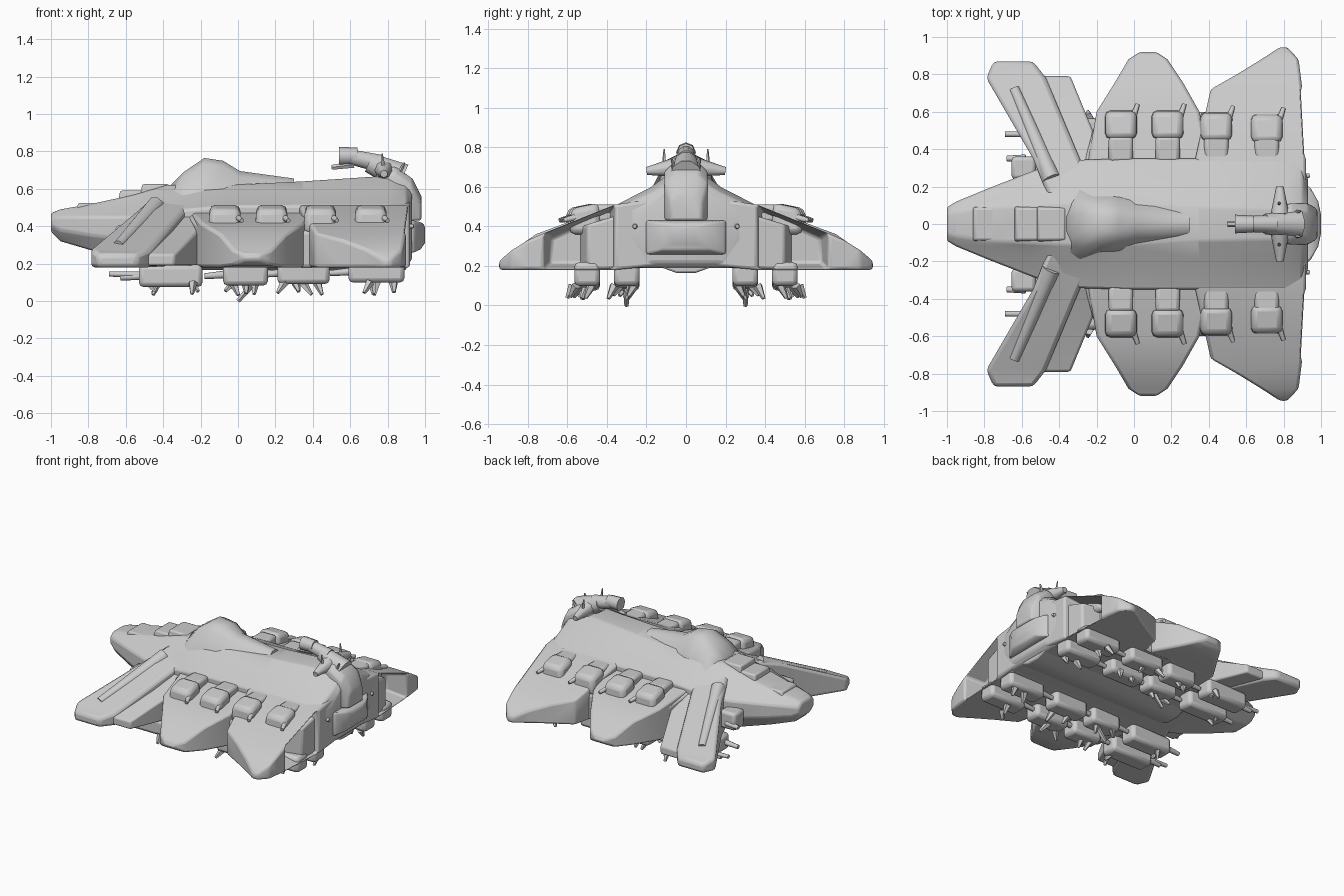
import bpy, bmesh, math, random
from mathutils import Vector

random.seed(4)
cube = bpy.data.objects.get("Cube")
if cube:
    bpy.data.objects.remove(cube, do_unlink=True)

grey = bpy.data.materials.new("plain hull grey")
grey.use_nodes = True
grey.diffuse_color = (0.6, 0.6, 0.6, 1)
grey.node_tree.nodes["Principled BSDF"].inputs["Base Color"].default_value = grey.diffuse_color


def finish(name, bm, mirror=False, bevel=0.0, angle=50):
    """Turn a bmesh into a smooth shaded object, optionally mirrored in y."""
    bmesh.ops.recalc_face_normals(bm, faces=bm.faces)
    mesh = bpy.data.meshes.new(name)
    bm.to_mesh(mesh)
    bm.free()
    mesh.materials.append(grey)
    obj = bpy.data.objects.new(name, mesh)
    bpy.context.collection.objects.link(obj)
    if bevel:
        mod = obj.modifiers.new("soft edges", "BEVEL")
        mod.width, mod.segments, mod.limit_method = bevel, 2, "ANGLE"
    if mirror:
        mod = obj.modifiers.new("mirror", "MIRROR")
        mod.use_axis = (False, True, False)
    bpy.ops.object.select_all(action="DESELECT")
    obj.select_set(True)
    bpy.context.view_layer.objects.active = obj
    bpy.ops.object.shade_smooth_by_angle(angle=math.radians(angle))
    return obj


def skin(rings):
    """Bridge equal closed rings and cap both ends."""
    bm = bmesh.new()
    loops = [[bm.verts.new(p) for p in ring] for ring in rings]
    n = len(loops[0])
    for a, b in zip(loops, loops[1:]):
        for i in range(n):
            j = (i + 1) % n
            bm.faces.new((a[i], a[j], b[j], b[i]))
    bm.faces.new(loops[0])
    bm.faces.new(loops[-1])
    bmesh.ops.recalc_face_normals(bm, faces=bm.faces)
    return bm


def wing(sections):
    """Sections along y: y, x start, x end, underside, top."""
    return skin([[(a, y, lo), (b, y, lo), (b, y, hi), (a, y, hi)]
                 for y, a, b, lo, hi in sections])


def box(name, centre, size, mirror=True, bevel=0.015, taper=1.0, drop=0.0):
    """Block whose top may narrow, or drop towards the outside."""
    bm = bmesh.new()
    bmesh.ops.create_cube(bm, size=1)
    for v in bm.verts:
        k = taper if v.co.z > 0 else 1
        d = drop if v.co.z > 0 and v.co.y > 0 else 0
        v.co = Vector((v.co.x * size[0] * k, v.co.y * size[1] * k,
                       v.co.z * size[2] - d)) + Vector(centre)
    return finish(name, bm, mirror, bevel)


def tube(name, start, end, r1, r2, mirror=True, sides=8):
    a, b = Vector(start), Vector(end)
    bm = bmesh.new()
    bmesh.ops.create_cone(bm, cap_ends=True, segments=sides, radius1=r1,
                          radius2=r2, depth=(b - a).length)
    turn = Vector((0, 0, 1)).rotation_difference(b - a)
    for v in bm.verts:
        v.co = turn @ v.co + (a + b) / 2
    return finish(name, bm, mirror)


# Hull stations: x, ridge half width, ridge z, shoulder half width, shoulder z, keel half width, keel z
stations = [
    (-1.0, .04, .47, .09, .44, .05, .37),
    (-.95, .06, .49, .12, .45, .07, .32),
    (-.78, .09, .52, .19, .45, .12, .27),
    (-.55, .10, .57, .28, .45, .20, .22),
    (-.38, .11, .62, .34, .48, .25, .19),
    (-.05, .11, .62, .35, .51, .27, .19),
    (.35, .09, .64, .35, .51, .27, .19),
    (.80, .08, .67, .35, .51, .26, .19),
    (.90, .08, .63, .33, .50, .23, .19),
    (.93, .08, .60, .24, .47, .16, .22),
]
rings = []
for x, r, zr, w, zs, k, zk in stations:
    half = [(r, zr), (r * .5 + w * .4, zr * .45 + zs * .55 + .015), (w, zs),
            (w, zs * .45 + zk * .55), (k, zk)]
    half += [(-y, z) for y, z in reversed(half)]
    rings.append([(x, y, z) for y, z in half])
finish("hull", skin(rings), bevel=.012, angle=35)

# Dorsal hump behind the nose
hump = [(-.36, .10, .62), (-.29, .13, .69), (-.18, .10, .765), (-.08, .10, .75),
        (.01, .08, .695), (.30, .06, .655)]
finish("dorsal_hump", skin([[(x, -w - .06, .56), (x, -w, z - .03), (x, -w * .4, z),
       (x, w * .4, z), (x, w, z - .03), (x, w + .06, .56)] for x, w, z in hump]), angle=60)

# Stepped nose plates
for i, (x, z, length) in enumerate([(-.70, .50, .34), (-.54, .565, .20), (-.44, .60, .16)]):
    box(f"nose_plate_{i}", (x, 0, z), (length, .19, .05), False, .01, .9)

# Front swept wings, with a lower panel filling behind each
finish("front_wing", wing([(.15, -.46, -.2, .2, .56), (.35, -.54, -.29, .19, .49),
       (.78, -.79, -.47, .18, .28), (.87, -.75, -.54, .18, .25)]), True, .022)
finish("front_wing_panel", wing([(.3, -.4, -.18, .2, .47), (.5, -.5, -.22, .19, .37),
       (.79, -.6, -.34, .19, .25)]), True, .012)
tube("wing_ridge", (-.44, .24, .51), (-.64, .72, .295), .05, .03)

# Rear wings with a recess in their trailing face
bm = wing([(.15, .33, .92, .2, .54), (.36, .33, .92, .18, .51), (.72, .41, .90, .18, .365),
           (.8, .55, .89, .18, .33), (.88, .68, .88, .18, .28), (.945, .78, .82, .18, .225)])
back = [f for f in bm.faces if f.normal.x > .9 and .5 < f.calc_center_median().y < .6]
bmesh.ops.inset_individual(bm, faces=back, thickness=.045, depth=0)
for v in {v for f in back for v in f.verts}:
    v.co.x -= .16
finish("rear_wing", bm, True, .015)

# Side sponsons and the sloping deck that joins them
finish("side_sponson", wing([(.25, -.26, .42, .19, .49), (.6, -.2, .35, .18, .42),
       (.76, -.1, .26, .18, .36), (.88, -.03, .18, .19, .275),
       (.92, .03, .12, .22, .25)]), True, .02)
finish("side_deck", wing([(.2, -.3, .9, .19, .5), (.5, -.22, .88, .18, .41),
       (.6, -.18, .5, .18, .37)]), True, .015)

# Row of upper gun housings, each with a neck and a short barrel
for i, (x, y) in enumerate([(-.07, .53), (.18, .53), (.44, .52), (.71, .51)]):
    box(f"gun_housing_{i}", (x, y, .44), (.18, .16, .16), True, .03, .9, .03)
    box(f"housing_neck_{i}", (x, .40, .465), (.13, .14, .09), True, .02)
    tube(f"housing_barrel_{i}", (x + .05, y, .46), (x + .09, y + .11, .43), .022, .012)

# Cheek blocks beside the nose
box("cheek_block", (-.59, .30, .34), (.13, .12, .13), True, .02)
tube("cheek_barrel", (-.58, .35, .32), (-.68, .35, .31), .022, .015)

# Two rows of under-slung pods on each side, with barrels and fins
for row, y in enumerate((.30, .50)):
    for i, (x, length) in enumerate([(-.36, .34), (.04, .24), (.35, .28), (.74, .30)]):
        z = .135 + .008 * i
        box(f"under_pod_{row}_{i}", (x, y, z), (length, .13, .12), True, .025)
        tube(f"pod_barrel_{row}_{i}", (x - length * .4, y - .02, z), (x - length * .5 - .1, y - .02, z - .01),
             .022, .015)
        for j in range(2):
            fx = x + random.uniform(-.4, .4) * length
            fy = y + random.uniform(-.05, .09)
            tube(f"pod_fin_{row}_{i}_{j}", (fx, fy, .10),
                 (fx + random.uniform(-.07, .05), fy + .03, random.uniform(.03, .055)), .025, .01, sides=5)
tube("long_barrel", (-.5, .48, .14), (-.69, .48, .145), .018, .014)
tube("belly_spike", (.07, .30, .08), (0, .30, .0), .018, .012, sides=5)

# Tail engine block, tail column and keel
block = [(.85, .22, .25, .43), (.94, .2, .26, .43), (.985, .12, .28, .42), (1.0, .05, .31, .40)]
finish("engine_block", skin([[(x, -w, a), (x, w, a), (x, w, b), (x, -w, b)]
       for x, w, a, b in block]), bevel=.012)
column = [(.74, .09, .5, .70), (.84, .11, .45, .72), (.93, .11, .43, .66), (.98, .08, .43, .56)]
finish("tail_column", skin([[(x, -w, a), (x, w, a), (x, w, b - .04), (x, w * .6, b),
       (x, -w * .6, b), (x, -w, b - .04)] for x, w, a, b in column]), bevel=.012)
finish("keel", skin([[(x, -.2, .22), (x, -.05, .165), (x, .05, .165), (x, .2, .22)]
       for x in (-.35, .90)]), bevel=.01)

# Raised bridge turret on the tail
tube("bridge_neck", (.88, 0, .66), (.70, 0, .74), .08, .055, False, 10)
tube("bridge_arm", (.76, 0, .735), (.56, 0, .78), .05, .04, False, 10)
tube("bridge_head", (.64, 0, .775), (.54, 0, .775), .045, .05, False, 8)
tube("bridge_muzzle", (.62, 0, .73), (.50, 0, .715), .02, .015, False, 6)
tube("bridge_side_arm", (.78, .05, .70), (.78, .20, .68), .05, .02)
tube("bridge_mast", (.78, .11, .69), (.77, .11, .79), .014, .004, sides=5)
tube("tail_mast", (.86, .06, .68), (.89, .07, .74), .014, .005, sides=5)
tube("tail_probe", (.88, .25, .40), (.94, .26, .40), .025, .01)
